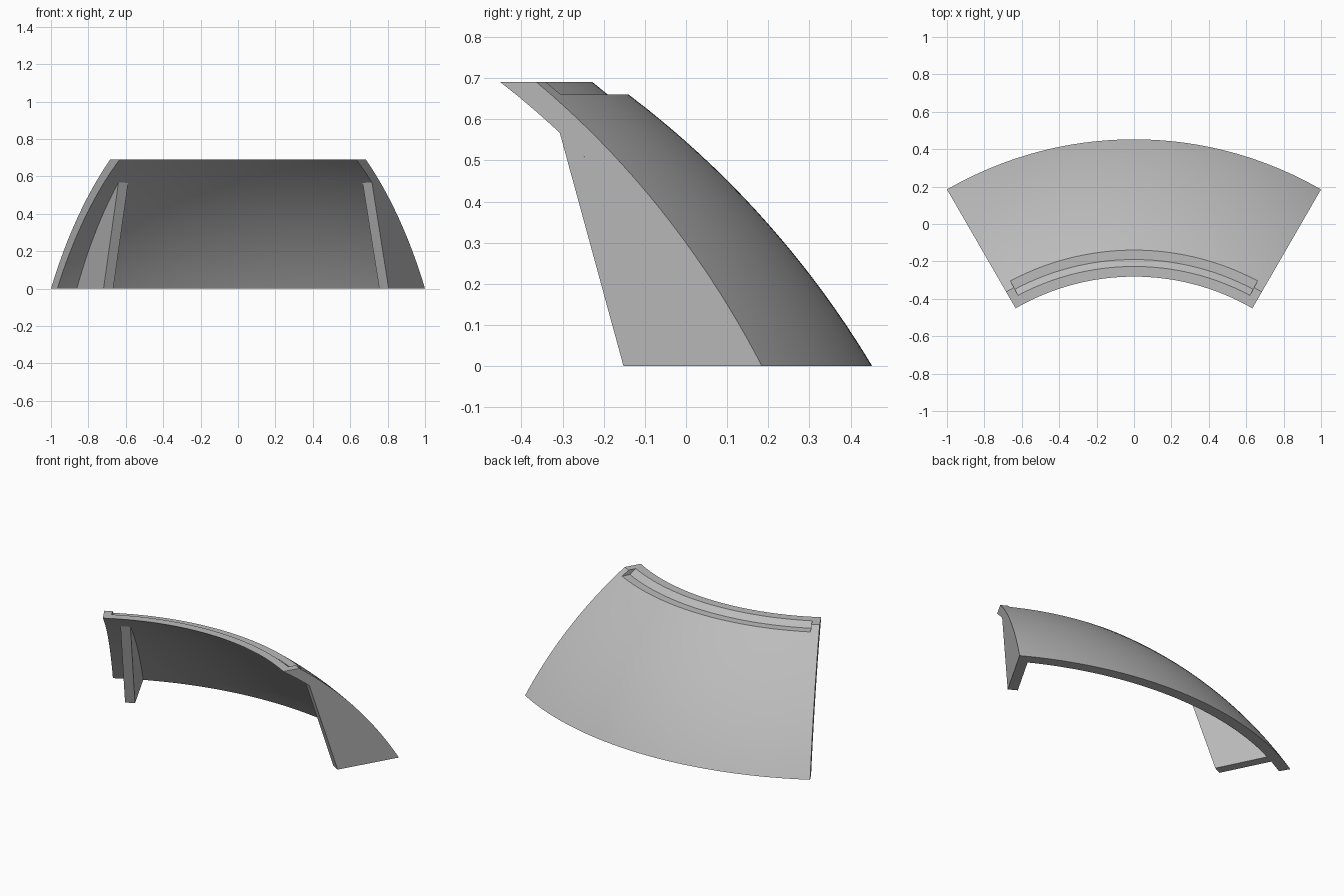
import bpy, bmesh
from math import sin, cos, radians, sqrt

cube = bpy.data.objects.get("Cube")
if cube:
    bpy.data.objects.remove(cube, do_unlink=True)

AXIS_Y = -1.547       # vertical axis of revolution
SPHERE_Z = -1.198     # centre height of the dome spheres
R_OUT, R_IN, R_MID = 2.331, 2.273, 2.29
TOP = 0.69
THICK = 0.058

grey = bpy.data.materials.new("plain grey")
grey.use_nodes = True
colour = (0.5, 0.5, 0.5, 1)
grey.diffuse_color = colour
grey.node_tree.nodes["Principled BSDF"].inputs["Base Color"].default_value = colour


def dome(radius, z):
    """Profile point on a dome sphere at height z."""
    return sqrt(radius ** 2 - (z - SPHERE_Z) ** 2), z


def dome_arc(radius, z0, z1, n=20):
    return [dome(radius, z0 + (z1 - z0) * i / n) for i in range(n + 1)]


def place(r, z, angle):
    return r * sin(angle), AXIS_Y + r * cos(angle), z


def loft(name, rings):
    """Closed solid through matching rings of points."""
    bm = bmesh.new()
    loops = [[bm.verts.new(p) for p in ring] for ring in rings]
    n = len(loops[0])
    for a, b in zip(loops, loops[1:]):
        for i in range(n):
            j = (i + 1) % n
            bm.faces.new((a[i], a[j], b[j], b[i]))
    bm.faces.new(loops[0])
    bm.faces.new(loops[-1])
    bmesh.ops.recalc_face_normals(bm, faces=bm.faces)
    mesh = bpy.data.meshes.new(name)
    bm.to_mesh(mesh)
    bm.free()
    mesh.materials.append(grey)
    ob = bpy.data.objects.new(name, mesh)
    bpy.context.collection.objects.link(ob)
    return ob


def revolve(name, profile, half_angle, steps=64):
    angles = [radians(half_angle * (2 * i / steps - 1)) for i in range(steps + 1)]
    return loft(name, [[place(r, z, a) for r, z in profile] for a in angles])


def smooth(ob):
    bpy.ops.object.select_all(action='DESELECT')
    ob.select_set(True)
    bpy.context.view_layer.objects.active = ob
    bpy.ops.object.shade_smooth_by_angle(angle=radians(25))


# Curved shell panel, a sector of a dome
shell = revolve("curved_shell", dome_arc(R_OUT, 0, TOP) + dome_arc(R_IN, TOP, 0), 30)

# Stepped rebate along the top edge, stopping short of both ends
cutter = revolve("rebate_cutter",
                 [(1.357, 0.66), (1.283, 0.72), (1.5, 0.72), (1.5, 0.66)], 28)
cutter.hide_render = True
cut = shell.modifiers.new("rebate", 'BOOLEAN')
cut.operation = 'DIFFERENCE'
cut.solver = 'EXACT'
cut.object = cutter
bpy.context.view_layer.objects.active = shell
bpy.ops.object.modifier_apply(modifier=cut.name)
bpy.data.objects.remove(cutter, do_unlink=True)
smooth(shell)

# Support ribs under the shell: left flush with the end, right set inwards
rib_profile = [(1.611, 0), dome(R_IN, 0.567)] + dome_arc(R_MID, 0.575, 0)
for name, side, degrees in (("left_rib", 1, 30), ("right_rib", -1, 26.5)):
    a = radians(degrees) * side
    outer = [place(r, z, a) for r, z in rib_profile]
    dx, dy = -side * cos(a) * THICK, side * sin(a) * THICK
    inner = [(x + dx, y + dy, z) for x, y, z in outer]
    loft(name, [outer, inner])
